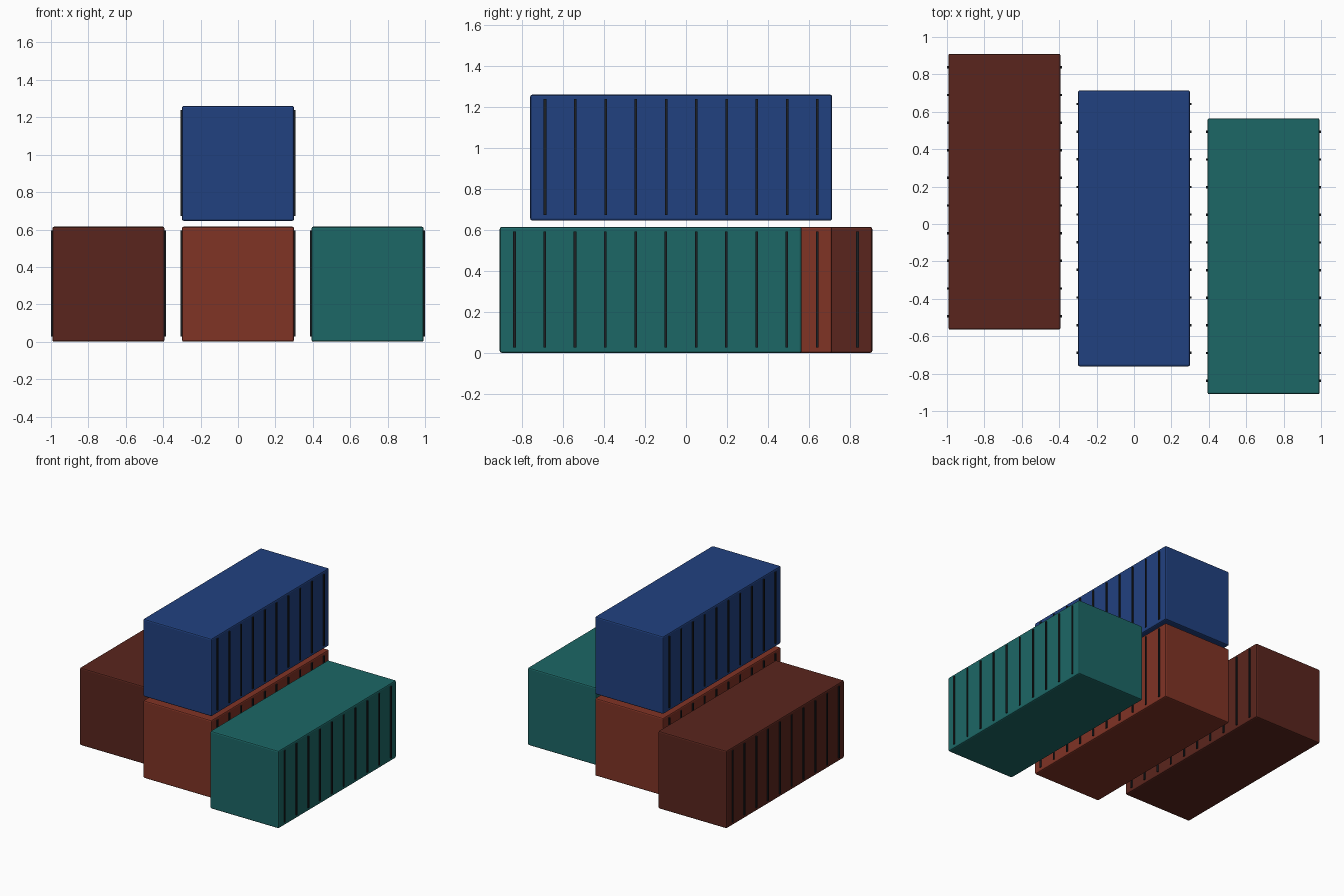
import bpy, bmesh
from mathutils import Matrix

if "Cube" in bpy.data.objects:
    bpy.data.objects.remove(bpy.data.objects["Cube"])

W, L, H = 0.60, 1.475, 0.615        # container body size
RIBS, PITCH = 10, 0.1478            # ribs per long side


def material(name, hex_rgb):
    def lin(c):
        return c / 12.92 if c <= 0.04045 else ((c + 0.055) / 1.055) ** 2.4
    m = bpy.data.materials.new(name)
    m.diffuse_color = [lin(int(hex_rgb[i:i + 2], 16) / 255) for i in (0, 2, 4)] + [1]
    m.use_nodes = True
    m.node_tree.nodes["Principled BSDF"].inputs["Base Color"].default_value = m.diffuse_color
    return m


def add_box(bm, centre, size):
    bmesh.ops.create_cube(bm, size=1, matrix=Matrix.Translation(centre) @ Matrix.Diagonal((*size, 1)))


def finish(bm, name, loc, mat):
    mesh = bpy.data.meshes.new(name)
    bm.to_mesh(mesh)
    bm.free()
    mesh.materials.append(mat)
    ob = bpy.data.objects.new(name, mesh)
    ob.location = loc
    bpy.context.collection.objects.link(ob)
    return ob


def container(name, x, y, z, mat):
    # bevelled body
    bm = bmesh.new()
    add_box(bm, (0, 0, H / 2), (W, L, H))
    body = finish(bm, name + "_container", (x, y, z), mat)
    bevel = body.modifiers.new("edge_bevel", 'BEVEL')
    bevel.width = 0.01
    bevel.segments = 2
    # vertical ribs on both long sides
    bm = bmesh.new()
    for side in (-1, 1):
        for i in range(RIBS):
            add_box(bm, (side * W / 2, (i - (RIBS - 1) / 2) * PITCH, H / 2 + 0.003),
                    (0.015, 0.0125, 0.567))
    finish(bm, name + "_side_ribs", (x, y, z), dark)


dark = material("dark_steel", "1c2024")
container("maroon", -0.6925, 0.1725, 0, material("maroon_paint", "5a251d"))
container("rust", 0, -0.0235, 0, material("rust_paint", "803325"))
container("teal", 0.6925, -0.1725, 0, material("teal_paint", "1c6766"))
container("blue", 0, -0.0235, 0.646, material("blue_paint", "214180"))
